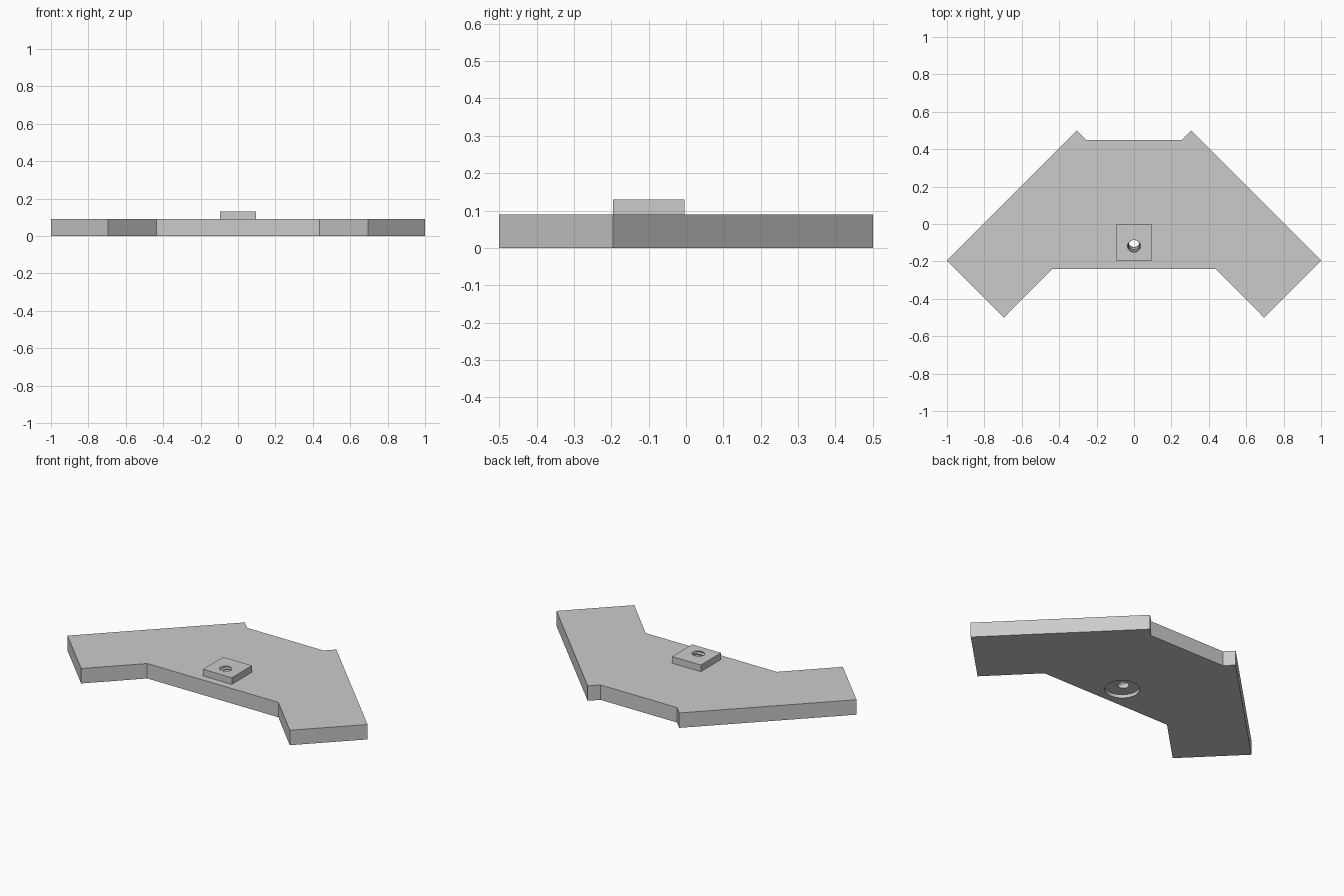
import bpy, bmesh, math
from mathutils import Matrix, Vector

old = bpy.data.objects.get("Cube")
if old:
    bpy.data.objects.remove(old, do_unlink=True)

PLATE_TOP, PAD_TOP = 0.09, 0.13
PAD_Y, PAD_HALF = -0.1, 0.096

grey = bpy.data.materials.new("plain_grey")
grey.use_nodes = True
colour = (0.6, 0.6, 0.6, 1)
grey.diffuse_color = colour
grey.node_tree.nodes["Principled BSDF"].inputs["Base Color"].default_value = colour


def finish(name, bm):
    bmesh.ops.recalc_face_normals(bm, faces=bm.faces)
    mesh = bpy.data.meshes.new(name)
    bm.to_mesh(mesh)
    bm.free()
    mesh.materials.append(grey)
    obj = bpy.data.objects.new(name, mesh)
    bpy.context.collection.objects.link(obj)
    return obj


def extrude_outline(name, points, z0, z1):
    bm = bmesh.new()
    face = bm.faces.new([bm.verts.new((x, y, z0)) for x, y in points])
    ext = bmesh.ops.extrude_face_region(bm, geom=[face])
    verts = [v for v in ext["geom"] if isinstance(v, bmesh.types.BMVert)]
    bmesh.ops.translate(bm, verts=verts, vec=(0, 0, z1 - z0))
    return finish(name, bm)


def lathe(name, profile, matrix, sides=32):
    """Closed round solid from (radius, height) pairs."""
    bm = bmesh.new()
    rings = []
    for r, z in profile:
        angles = [math.tau * i / sides for i in range(sides)]
        rings.append([bm.verts.new(matrix @ Vector((r * math.cos(a), r * math.sin(a), z)))
                      for a in angles])
    for low, high in zip(rings, rings[1:]):
        for i in range(sides):
            j = (i + 1) % sides
            bm.faces.new((low[i], low[j], high[j], high[i]))
    bm.faces.new(rings[0])
    bm.faces.new(rings[-1])
    return finish(name, bm)


def cut(obj, cutter):
    mod = obj.modifiers.new("cut", "BOOLEAN")
    mod.operation = "DIFFERENCE"
    mod.solver = "EXACT"
    mod.object = cutter
    bpy.context.view_layer.objects.active = obj
    bpy.ops.object.modifier_apply(modifier=mod.name)


# Angled plate with two arms, mirrored across x
half = [(0.255, 0.45), (0.305, 0.5), (1, -0.195), (0.695, -0.5), (0.437, -0.24)]
plate = extrude_outline("plate", half + [(-x, y) for x, y in reversed(half)], 0, PLATE_TOP)

# Square raised pad
square = [(-1, -1), (1, -1), (1, 1), (-1, 1)]
pad = extrude_outline("pad", [(x * PAD_HALF, PAD_Y + y * PAD_HALF) for x, y in square],
                      PLATE_TOP, PAD_TOP)

# Slightly tilted threaded bore
pitch = 0.018
thread = [(0.037 if i % 2 else 0.031, (i - 9) * pitch / 2) for i in range(12)]
tilt = Matrix.Translation((0, -0.118, PAD_TOP)) @ Matrix.Rotation(math.radians(14), 4, "X")
bore = lathe("bore_cutter", [(0.031, -0.2)] + thread, tilt)

# Shallow round recess underneath
recess = lathe("recess_cutter", [(0.096, -0.02), (0.096, 0.02)],
               Matrix.Translation((0, PAD_Y, 0)))

cut(plate, recess)
cut(plate, bore)
cut(pad, bore)
for cutter in (bore, recess):
    bpy.data.objects.remove(cutter, do_unlink=True)
